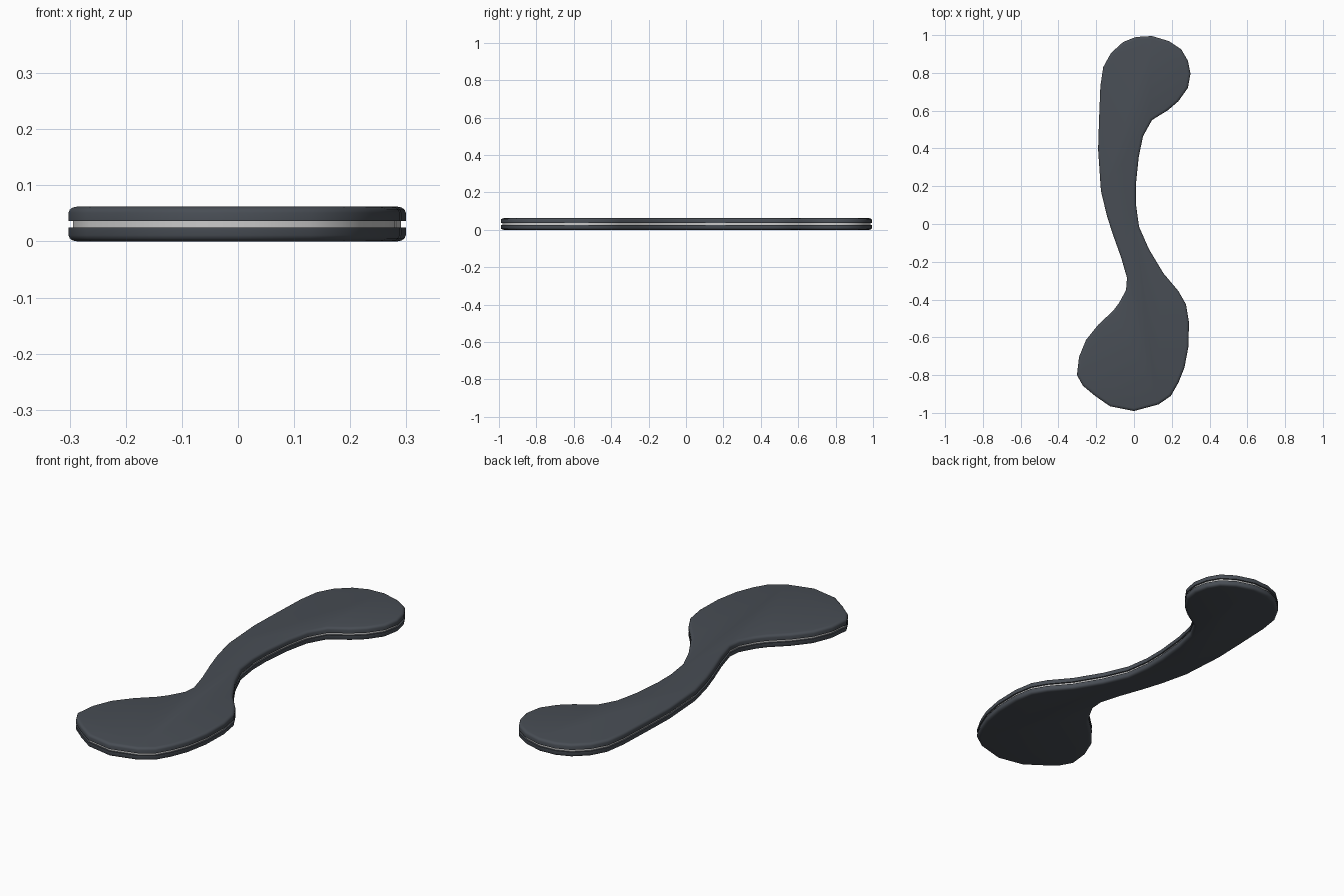
import bpy, bmesh, math
from mathutils import Vector

if "Cube" in bpy.data.objects:
    bpy.data.objects.remove(bpy.data.objects["Cube"])

# Outline of the wavy board, counter-clockwise from the front end (x, y)
OUTLINE = [
    (0, -.99), (.13, -.955), (.195, -.91), (.235, -.84), (.267, -.76), (.288, -.65),
    (.291, -.52), (.275, -.425), (.235, -.355), (.155, -.26), (.08, -.135), (.027, -.015),
    (.01, .105), (.01, .21), (.025, .355), (.048, .465), (.095, .55), (.18, .603),
    (.235, .65), (.285, .72), (.299, .795), (.285, .865), (.25, .925), (.185, .968),
    (.095, .995), (.01, .99), (-.058, .963), (-.122, .905), (-.163, .83), (-.178, .73),
    (-.185, .555), (-.19, .395), (-.175, .175), (-.143, .042), (-.111, -.058),
    (-.069, -.175), (-.037, -.285), (-.042, -.35), (-.079, -.418), (-.111, -.46),
    (-.19, -.534), (-.254, -.614), (-.291, -.704), (-.302, -.8), (-.27, -.857),
    (-.206, -.91), (-.127, -.965)]


def inset(d):
    """Outline moved inwards by d, mitred at the corners."""
    pts = [Vector(p) for p in OUTLINE]
    out = []
    for i, p in enumerate(pts):
        a = (p - pts[i - 1]).normalized()
        b = (pts[(i + 1) % len(pts)] - p).normalized()
        n = (Vector((-a.y, a.x)) + Vector((-b.y, b.x))).normalized()
        out.append(p + n * d / max(0.5, n.dot(Vector((-a.y, a.x)))))
    return out


def material(name, color):
    m = bpy.data.materials.new(name)
    m.diffuse_color = color
    m.use_nodes = True
    m.node_tree.nodes["Principled BSDF"].inputs["Base Color"].default_value = m.diffuse_color
    return m


def plate(name, profile, mat):
    """Closed slab from (inset, height) steps, bottom to top."""
    bm = bmesh.new()
    rings = [[bm.verts.new((p.x, p.y, z)) for p in inset(d)] for d, z in profile]
    n = len(OUTLINE)
    for lo, hi in zip(rings, rings[1:]):
        for i in range(n):
            j = (i + 1) % n
            bm.faces.new((lo[i], lo[j], hi[j], hi[i]))
    bm.faces.new(rings[0][::-1])
    bm.faces.new(rings[-1])
    me = bpy.data.meshes.new(name)
    bm.to_mesh(me)
    bm.free()
    ob = bpy.data.objects.new(name, me)
    bpy.context.collection.objects.link(ob)
    me.materials.append(mat)
    bpy.ops.object.select_all(action='DESELECT')
    ob.select_set(True)
    bpy.context.view_layer.objects.active = ob
    bpy.ops.object.shade_smooth_by_angle(angle=math.radians(40))


dark = material("dark_grey", (.065, .075, .09, 1))
light = material("light_grey", (.6, .6, .58, 1))

# Rounded edge shared by both shells: (inset, distance from the outer face)
edge = [(.015 * (1 - math.sin(t)), .011 * (1 - math.cos(t)))
        for t in (math.radians(a) for a in (0, 30, 60, 90))]

# Lower shell, recessed middle band, upper shell
plate("lower_shell", edge + [(0, .025)], dark)
plate("middle_band", [(.008, .0245), (.008, .0365)], light)
plate("upper_shell", [(0, .036)] + [(d, .062 - z) for d, z in reversed(edge)], dark)
